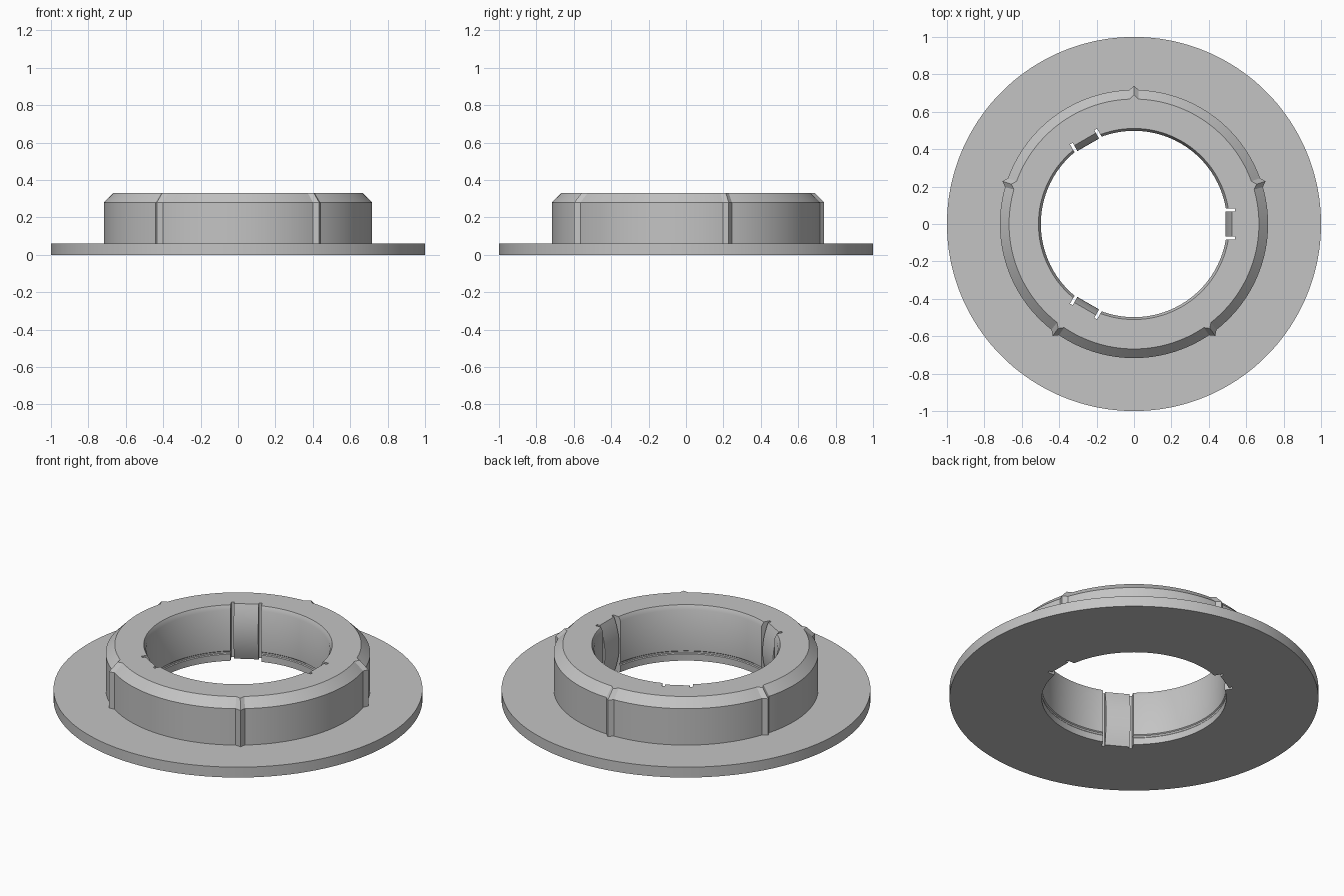
import bpy, bmesh, math
from mathutils import Matrix

if "Cube" in bpy.data.objects:
    bpy.data.objects.remove(bpy.data.objects["Cube"])

grey = bpy.data.materials.new("grey plastic")
grey.diffuse_color = (0.55, 0.55, 0.55, 1)
grey.use_nodes = True
grey.node_tree.nodes["Principled BSDF"].inputs["Base Color"].default_value = grey.diffuse_color


def finish(name, bm):
    bmesh.ops.recalc_face_normals(bm, faces=bm.faces)
    me = bpy.data.meshes.new(name)
    bm.to_mesh(me)
    bm.free()
    me.materials.append(grey)
    ob = bpy.data.objects.new(name, me)
    bpy.context.collection.objects.link(ob)
    return ob


def smooth(ob):
    bpy.ops.object.select_all(action='DESELECT')
    ob.select_set(True)
    bpy.context.view_layer.objects.active = ob
    bpy.ops.object.shade_smooth_by_angle(angle=math.radians(30))


# Flanged collar: lathe profile (radius, height, rib bump)
RIB = 0.022
profile = [(1.0, 0, 0), (1.0, 0.062, 0), (0.717, 0.062, RIB), (0.717, 0.28, RIB),
           (0.668, 0.33, RIB), (0.511, 0.33, 0), (0.498, 0.305, 0),
           (0.498, 0.06, 0), (0.504, 0.055, 0), (0.504, 0.045, 0), (0.5, 0.04, 0), (0.5, 0, 0)]
SEG = 180                                    # two degrees per step
rib_steps = {(45 + 36 * k) % SEG for k in range(5)}

bm = bmesh.new()
rings = []
for i in range(SEG):
    a = math.tau * i / SEG
    ring = []
    for r, z, bump in profile:
        rr = r + (bump if i in rib_steps else 0)
        ring.append(bm.verts.new((rr * math.cos(a), rr * math.sin(a), z)))
    rings.append(ring)
n = len(profile)
for i in range(SEG):
    a, b = rings[i], rings[(i + 1) % SEG]
    for j in range(n):
        k = (j + 1) % n
        bm.faces.new((a[j], b[j], b[k], a[k]))
collar = finish("flanged_collar", bm)

# Three pockets in the bore, leaving slots beside each spring tab
bm = bmesh.new()
for k in range(3):
    m = (Matrix.Rotation(math.tau * k / 3, 4, 'Z') @ Matrix.Translation((0.495, 0, 0.165))
         @ Matrix.Diagonal((0.09, 0.167, 0.6, 1)))
    bmesh.ops.create_cube(bm, size=1, matrix=m)
cutter = finish("pocket_cutter", bm)
cutter.hide_render = True
mod = collar.modifiers.new("pockets", 'BOOLEAN')
mod.operation = 'DIFFERENCE'
mod.solver = 'EXACT'
mod.object = cutter
bpy.context.view_layer.objects.active = collar
collar.select_set(True)
bpy.ops.object.modifier_apply(modifier=mod.name)
bpy.data.objects.remove(cutter)
smooth(collar)

# Spring tabs: inward-bowed faces between the slots
H, STEPS, HALF = 0.33, 14, 0.067
for k in range(3):
    bm = bmesh.new()
    section = []
    for i in range(STEPS + 1):
        t = 2 * i / STEPS - 1
        section.append((0.489 + 0.034 * t * t, H * (t + 1) / 2))
    section += [(0.54, H), (0.54, 0)]
    face = bm.faces.new([bm.verts.new((x, -HALF, z)) for x, z in section])
    ext = bmesh.ops.extrude_face_region(bm, geom=[face])
    moved = [v for v in ext["geom"] if isinstance(v, bmesh.types.BMVert)]
    bmesh.ops.translate(bm, verts=moved, vec=(0, 2 * HALF, 0))
    bmesh.ops.rotate(bm, verts=bm.verts, matrix=Matrix.Rotation(math.tau * k / 3, 3, 'Z'))
    smooth(finish(f"spring_tab_{k + 1}", bm))
